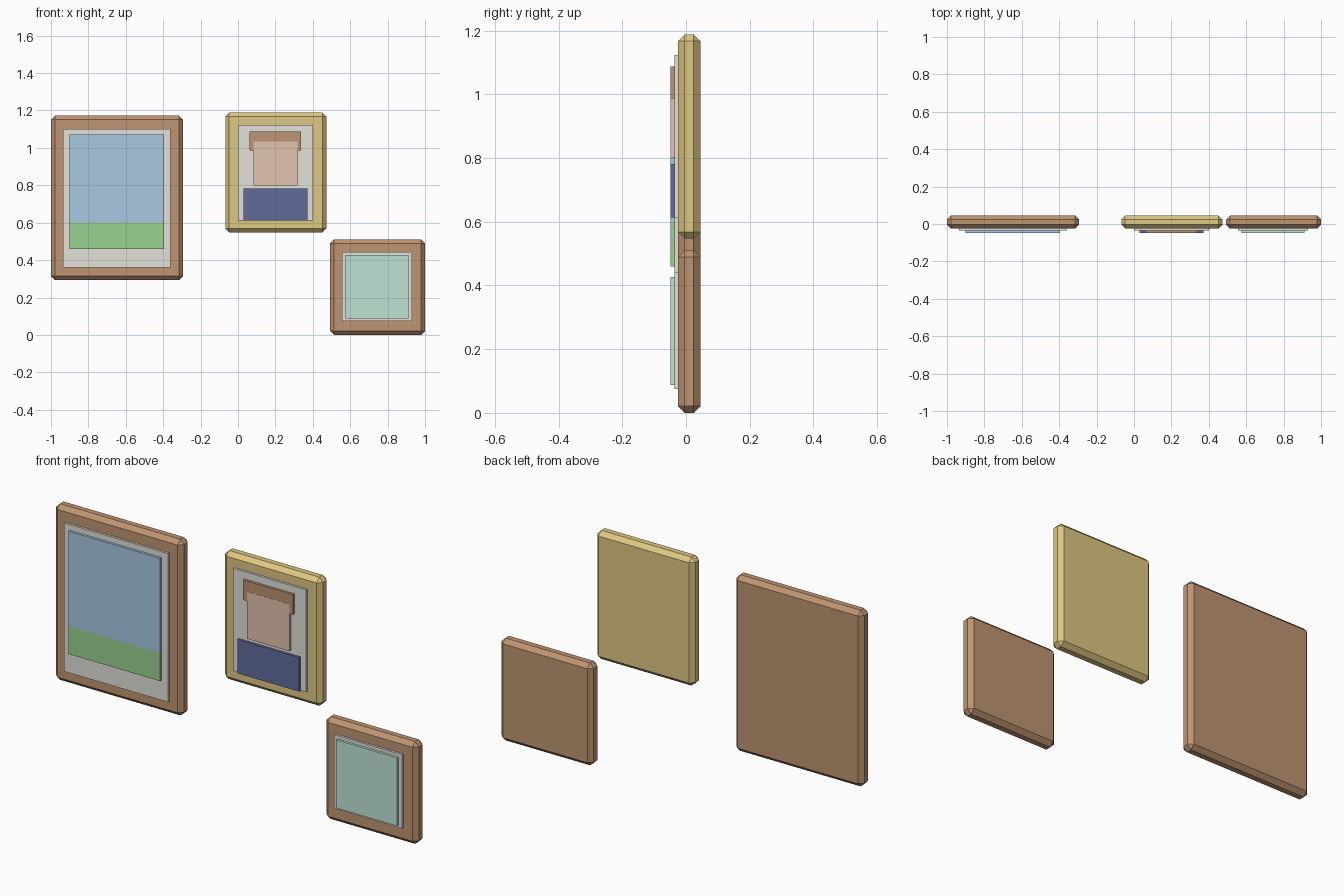
import bpy
import bmesh
from mathutils import Vector

cube = bpy.data.objects.get("Cube")
if cube:
    bpy.data.objects.remove(cube, do_unlink=True)


def material(name, rgb):
    """Flat material from an 8-bit sRGB colour."""
    linear = [((c / 255 + 0.055) / 1.055) ** 2.4 for c in rgb] + [1.0]
    mat = bpy.data.materials.new(name)
    mat.use_nodes = True
    mat.diffuse_color = linear
    mat.node_tree.nodes["Principled BSDF"].inputs["Base Color"].default_value = linear
    return mat


WOOD = material("warm wood", (190, 149, 113))
GOLD = material("pale gold", (222, 200, 130))
MOUNT = material("off white mount", (226, 225, 218))
SKY = material("sky blue", (168, 200, 228))
GRASS = material("grass green", (152, 210, 144))
HAIR = material("brown hair", (188, 147, 114))
SKIN = material("skin", (226, 195, 175))
SHIRT = material("navy shirt", (96, 108, 155))
MINT = material("mint green", (190, 228, 211))

# Depth of each layer along y: (front, back)
FRAME = (-0.025, 0.045)
MAT = (-0.036, -0.02)
PRINT = (-0.048, -0.034)
RAISED = (-0.049, -0.034)


def panel(name, mat, x, z, y, bevel=0):
    """Box spanning the x, y and z ranges, with optional chamfered edges."""
    low, high = Vector((x[0], y[0], z[0])), Vector((x[1], y[1], z[1]))
    centre, size = (low + high) / 2, high - low
    bm = bmesh.new()
    bmesh.ops.create_cube(bm, size=1)
    bmesh.ops.scale(bm, vec=size, verts=bm.verts)
    if bevel:
        bmesh.ops.bevel(bm, geom=bm.edges[:], offset=bevel, segments=1,
                        profile=0.5, affect='EDGES')
    mesh = bpy.data.meshes.new(name)
    bm.to_mesh(mesh)
    bm.free()
    mesh.materials.append(mat)
    obj = bpy.data.objects.new(name, mesh)
    obj.location = centre
    bpy.context.collection.objects.link(obj)
    return obj


# Large landscape picture
panel("landscape_frame", WOOD, (-1.0, -0.294), (0.294, 1.172), FRAME, 0.021)
panel("landscape_mount", MOUNT, (-0.935, -0.361), (0.36, 1.10), MAT)
panel("landscape_sky", SKY, (-0.90, -0.396), (0.60, 1.072), PRINT)
panel("landscape_grass", GRASS, (-0.90, -0.396), (0.46, 0.60), PRINT)

# Portrait picture
panel("portrait_frame", GOLD, (-0.068, 0.472), (0.547, 1.188), FRAME, 0.021)
panel("portrait_mount", MOUNT, (0.0, 0.40), (0.613, 1.123), MAT)
panel("portrait_hair", HAIR, (0.062, 0.337), (0.987, 1.087), PRINT)
panel("portrait_face", SKIN, (0.084, 0.317), (0.80, 1.035), RAISED)
panel("portrait_shirt", SHIRT, (0.03, 0.371), (0.613, 0.782), PRINT)

# Small square picture
panel("small_frame", WOOD, (0.492, 1.0), (0.0, 0.51), FRAME, 0.021)
panel("small_mount", MOUNT, (0.556, 0.93), (0.075, 0.443), MAT)
panel("small_print", MINT, (0.575, 0.911), (0.087, 0.427), PRINT)
